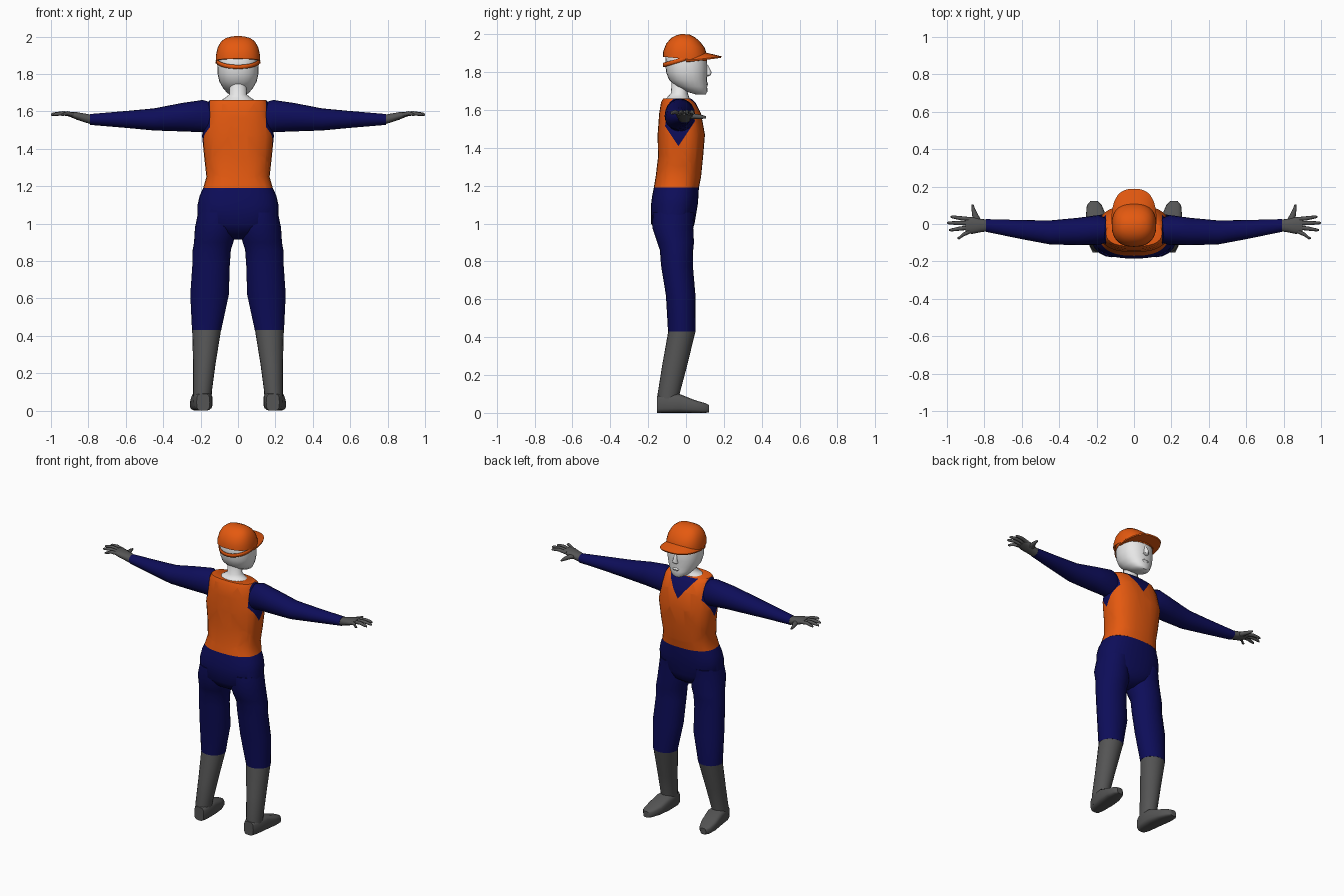
import bpy, bmesh, math
from mathutils import Vector

cube = bpy.data.objects.get("Cube")
if cube:
    bpy.data.objects.remove(cube)


def make_material(name, r, g, b):
    mat = bpy.data.materials.new(name)
    mat.use_nodes = True
    mat.diffuse_color = (r, g, b, 1)
    bsdf = mat.node_tree.nodes["Principled BSDF"]
    bsdf.inputs["Base Color"].default_value = (r, g, b, 1)
    bsdf.inputs["Roughness"].default_value = 0.8
    return mat


ORANGE = make_material("safety orange", 0.78, 0.1, 0.005)
NAVY = make_material("navy cloth", 0.004, 0.004, 0.1)
GREY = make_material("dark grey", 0.09, 0.09, 0.09)
SKIN = make_material("pale skin", 0.8, 0.8, 0.8)


def finish(bm, name, *mats, angle=50):
    bmesh.ops.recalc_face_normals(bm, faces=bm.faces)
    mesh = bpy.data.meshes.new(name)
    bm.to_mesh(mesh)
    bm.free()
    for mat in mats:
        mesh.materials.append(mat)
    obj = bpy.data.objects.new(name, mesh)
    bpy.context.collection.objects.link(obj)
    bpy.ops.object.select_all(action='DESELECT')
    obj.select_set(True)
    bpy.context.view_layer.objects.active = obj
    bpy.ops.object.shade_smooth_by_angle(angle=math.radians(angle))
    return obj


def bridge(bm, loops, closed=True):
    """Join successive equal-length vertex loops with quads."""
    n = len(loops[0])
    for low, high in zip(loops, loops[1:]):
        for i in range(n if closed else n - 1):
            j = (i + 1) % n
            bm.faces.new((low[i], low[j], high[j], high[i]))


def loft_mesh(rings, axis='z', n=20, power=2.0, side=1, tilt=0.0):
    """Rings are (x, y, z, radius_a, radius_b), lying across the axis."""
    bm = bmesh.new()
    loops = []
    for x, y, z, ra, rb in rings:
        loop = []
        for i in range(n):
            t = math.tau * i / n
            c, s = math.cos(t), math.sin(t)
            a = ra * math.copysign(abs(c) ** (2 / power), c)
            b = rb * math.copysign(abs(s) ** (2 / power), s)
            offset = {'z': (a, b, tilt * b), 'x': (0, a, b), 'y': (a, 0, b)}[axis]
            p = Vector((x, y, z)) + Vector(offset)
            p.x *= side
            loop.append(bm.verts.new(p))
        loops.append(loop)
    bridge(bm, loops)
    bm.faces.new(loops[0])
    bm.faces.new(loops[-1])
    return bm


def loft(name, rings, mat, **options):
    return finish(loft_mesh(rings, **options), name, mat)


def body_rings(rows):
    """Rows are (z, back, front, half_width) on the centre line."""
    return [(0, (b + f) / 2, z, w, (f - b) / 2) for z, b, f, w in rows]


# Torso: vest with a V neck and pointed armholes showing the navy shirt
bm = loft_mesh(body_rings([
    (1.19, -.17, .068, .186), (1.25, -.16, .08, .169), (1.35, -.148, .09, .18),
    (1.47, -.15, .1, .192), (1.58, -.142, .08, .174), (1.64, -.132, .05, .163),
    (1.662, -.12, .025, .15)]), n=28, power=2.5)
V_LOW, V_SLOPE, HOLE_LOW, HOLE_SLOPE, HOLE_Y, STRAP = 1.53, 1.3, 1.41, 1.5, -.04, .15
for s in (1, -1):
    for point, normal in (((0, 0, V_LOW), (s * V_SLOPE, 0, -1)),
                          ((0, HOLE_Y, HOLE_LOW), (0, s * HOLE_SLOPE, -1)),
                          ((s * STRAP, 0, 0), (1, 0, 0))):
        bmesh.ops.bisect_plane(bm, geom=bm.verts[:] + bm.edges[:] + bm.faces[:],
                               plane_co=point, plane_no=normal)
for f in bm.faces:
    c = f.calc_center_median()
    collar = c.y > HOLE_Y and c.z > V_LOW + V_SLOPE * abs(c.x)
    armhole = abs(c.x) > STRAP and c.z > HOLE_LOW + HOLE_SLOPE * abs(c.y - HOLE_Y)
    f.material_index = int(collar or armhole)
finish(bm, "vest", ORANGE, NAVY)

# Hips
loft("hips", body_rings([
    (.915, -.09, -.02, .03), (.95, -.15, .03, .12), (1.0, -.185, .045, .215),
    (1.1, -.185, .062, .216), (1.15, -.178, .066, .205), (1.19, -.17, .068, .186)]),
    NAVY, n=28, power=2.4)

# Neck and head
loft("neck", [(0, -.045, 1.65, .105, .07), (0, -.04, 1.672, .07, .055),
              (0, -.035, 1.69, .047, .044), (0, -.03, 1.78, .045, .045)], SKIN)
loft("head", body_rings([
    (1.683, .05, .105, .028), (1.698, .0, .113, .058), (1.725, -.055, .112, .08),
    (1.76, -.09, .111, .1), (1.8, -.105, .113, .109), (1.85, -.11, .112, .111),
    (1.9, -.105, .1, .104), (1.95, -.07, .07, .07)]), SKIN, n=24, power=2.2)
loft("nose", [(0, .107, 1.84, .008, .008), (0, .115, 1.8, .014, .021),
              (0, .112, 1.785, .019, .02), (0, .104, 1.776, .01, .01)], SKIN, n=10)
loft("lips", [(0, .106, 1.748, .012, .006), (0, .108, 1.738, .025, .01),
              (0, .106, 1.725, .014, .006)], SKIN, n=12)

# Cap crown
loft("cap_crown", body_rings([
    (1.87, -.122, .112, .119), (1.9, -.12, .112, .118), (1.94, -.105, .098, .109),
    (1.972, -.08, .072, .092), (1.99, -.052, .046, .068), (2.0, -.022, .02, .036)]),
    ORANGE, n=28, power=2.4, tilt=-.1)

# Cap brim: a curved wedge swept round the front
bm = bmesh.new()
loops = []
for i in range(19):
    t = math.pi * i / 18
    c, s = math.cos(t), math.sin(t)
    cx = math.copysign(abs(c) ** .75, c)
    lift = .02 * s
    profile = ((.108 * cx, .09 * s, 1.872 + .035 * s),
               (.121 * cx, .188 * s ** .75, 1.864 + lift),
               (.12 * cx, .185 * s ** .75, 1.856 + lift),
               (.105 * cx, .08 * s, 1.852 + lift / 2))
    loops.append([bm.verts.new(p) for p in profile])
bridge(bm, loops)
bm.faces.new(loops[0])
bm.faces.new(loops[-1])
finish(bm, "cap_brim", ORANGE, angle=40)

# Cap strap round the back of the head
bm = bmesh.new()
lower, upper = [], []
for i in range(21):
    t = math.pi + math.pi * i / 20
    c, s = math.cos(t), math.sin(t)
    for loop, z in ((lower, 1.862), (upper, 1.884)):
        loop.append(bm.verts.new((.114 * c, .118 * s, z + .035 * s)))
bridge(bm, [lower, upper], closed=False)
strap = finish(bm, "cap_strap", ORANGE)
thick = strap.modifiers.new("thickness", 'SOLIDIFY')
thick.thickness = .006
thick.offset = 0

# Limbs, built once per side
FINGERS = {"index": (.025, .98, .038), "middle": (.004, 1.0, .006),
           "ring": (-.018, .988, -.032), "little": (-.038, .945, -.075)}
for label, s in (("left", 1), ("right", -1)):
    loft(label + "_sleeve", [
        (.13, -.035, 1.555, .06, .09), (.19, -.032, 1.575, .08, .086),
        (.3, -.04, 1.569, .073, .076), (.45, -.045, 1.557, .064, .059),
        (.6, -.03, 1.557, .051, .045), (.79, -.008, 1.557, .034, .029)],
        NAVY, axis='x', side=s)

    # Gloved hand
    loft(label + "_palm", [
        (.785, -.008, 1.557, .031, .026), (.82, -.008, 1.565, .036, .024),
        (.865, -.008, 1.577, .045, .02), (.9, -.008, 1.584, .041, .013)],
        GREY, axis='x', side=s, n=14, power=2.4)
    for finger, (root, reach, tip) in FINGERS.items():
        middle = (.88 + reach) / 2
        loft(f"{label}_{finger}_finger", [
            (.875, root, 1.581, .012, .012), (middle, (root + tip) / 2, 1.59, .011, .011),
            (reach - .01, tip, 1.585, .008, .009), (reach, tip, 1.582, .004, .005)],
            GREY, axis='x', side=s, n=8)
    loft(label + "_thumb", [
        (.83, .0, 1.565, .026, .015), (.848, .045, 1.567, .017, .014),
        (.859, .08, 1.564, .01, .011), (.863, .105, 1.562, .005, .006)],
        GREY, axis='y', side=s, n=8)

    # Trouser leg
    loft(label + "_trouser_leg", [
        (.113, -.065, 1.06, .1, .11), (.118, -.07, .98, .112, .108),
        (.13, -.055, .9, .105, .097), (.14, -.05, .86, .102, .088),
        (.144, -.048, .78, .1, .084), (.152, -.028, .62, .103, .078),
        (.168, -.022, .43, .078, .073)], NAVY, side=s)

    # Boot shaft and foot
    loft(label + "_boot_shaft", [
        (.168, -.022, .43, .077, .072), (.18, -.06, .25, .06, .066),
        (.19, -.092, .1, .05, .058), (.19, -.094, .02, .048, .055)], GREY, side=s)
    loft(label + "_boot_foot", [
        (.186, -.152, .045, .035, .045), (.188, -.12, .05, .049, .05),
        (.193, -.035, .05, .057, .05), (.203, .045, .034, .054, .034),
        (.212, .1, .026, .04, .026), (.214, .122, .022, .02, .02)],
        GREY, axis='y', side=s, power=3.5)
